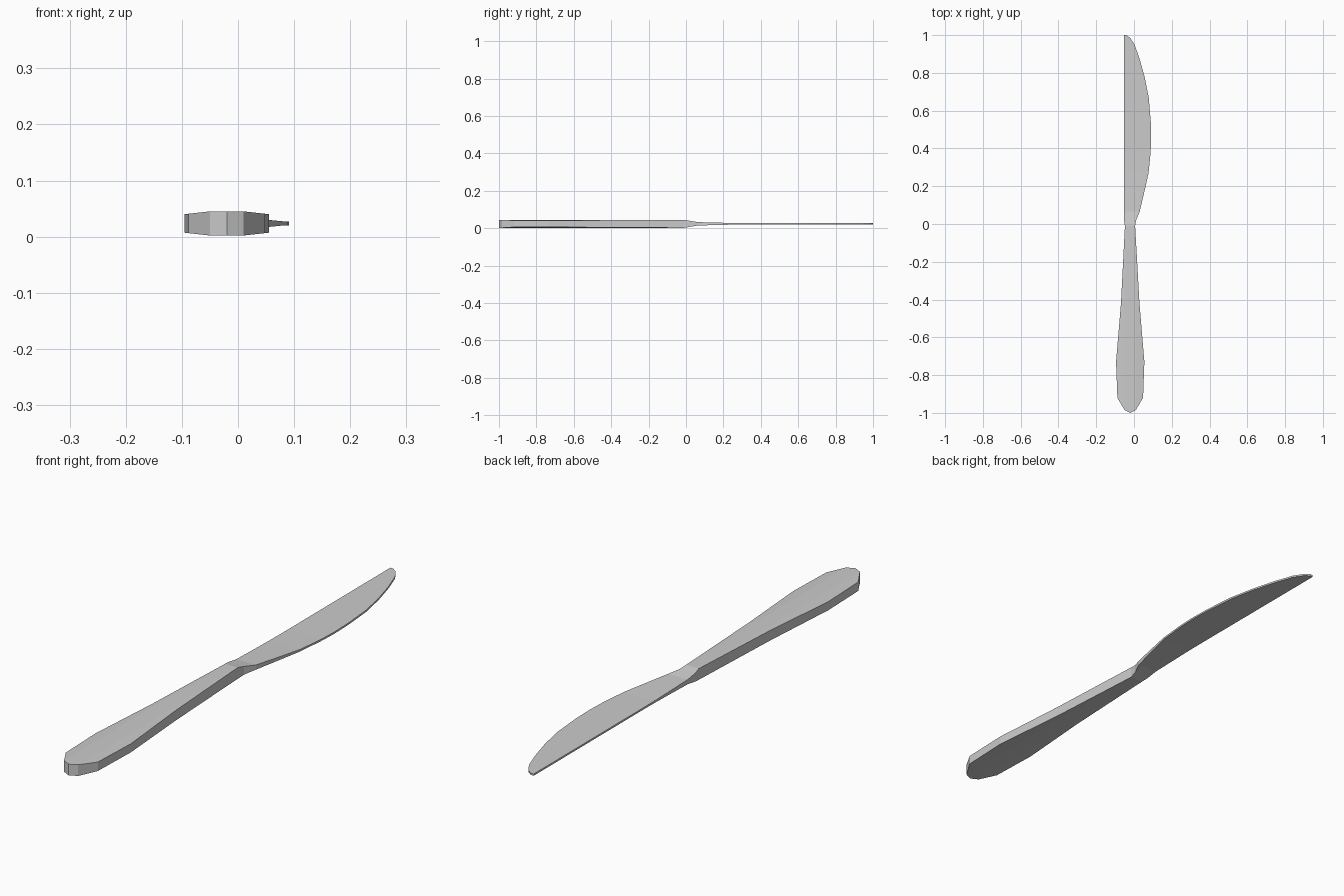
import bpy, bmesh

if "Cube" in bpy.data.objects:
    bpy.data.objects.remove(bpy.data.objects["Cube"])

MID_Z = 0.0235


def handle_half_thickness(offset):
    # Flat crown in the middle, sloping gently to the edges
    return 0.0215 - max(0.0, abs(offset) - 0.03) * 0.11


# Handle stations: y, left x, right x
handle = [
    (-1.0, -0.02, -0.02), (-0.985, -0.05, 0.01), (-0.92, -0.088, 0.048),
    (-0.73, -0.095, 0.055), (-0.42, -0.069, 0.029), (-0.01, -0.048, 0.006),
]
# Blade stations: y, right x, half thickness (the spine is straight)
blade = [
    (0.02, 0.011, 0.016), (0.065, 0.03, 0.009), (0.18, 0.057, 0.006),
    (0.27, 0.077, 0.004), (0.38, 0.088, 0.0035), (0.45, 0.091, 0.0035),
    (0.54, 0.089, 0.0035), (0.67, 0.078, 0.0035), (0.775, 0.057, 0.0035),
    (0.87, 0.031, 0.0035), (0.95, 0.003, 0.0035), (0.985, -0.02, 0.0035),
    (1.0, -0.04, 0.0035),
]

# Each station becomes an eight-point ring
stations = [(y, l, r, None) for y, l, r in handle]
stations += [(y, -0.053, r, h) for y, r, h in blade]

bm = bmesh.new()
rings = []
for y, left, right, thick in stations:
    c, half = (left + right) / 2, (right - left) / 2
    inner = min(0.03, half * 0.6) if half < 0.03 else min(0.03, half)
    offsets = [-half, -inner, inner, half]
    top = [(o, thick or handle_half_thickness(o)) for o in offsets]
    ring = top + [(o, -h) for o, h in reversed(top)]
    rings.append([bm.verts.new((c + o, y, MID_Z + h)) for o, h in ring])

# Skin between rings, and close the tip
for a, b in zip(rings, rings[1:]):
    for i in range(8):
        j = (i + 1) % 8
        bm.faces.new((a[i], a[j], b[j], b[i]))
bm.faces.new(rings[-1])
bmesh.ops.remove_doubles(bm, verts=bm.verts, dist=0.0002)
bmesh.ops.recalc_face_normals(bm, faces=bm.faces)

mesh = bpy.data.meshes.new("table_knife")
bm.to_mesh(mesh)
bm.free()
knife = bpy.data.objects.new("table_knife", mesh)
bpy.context.collection.objects.link(knife)
